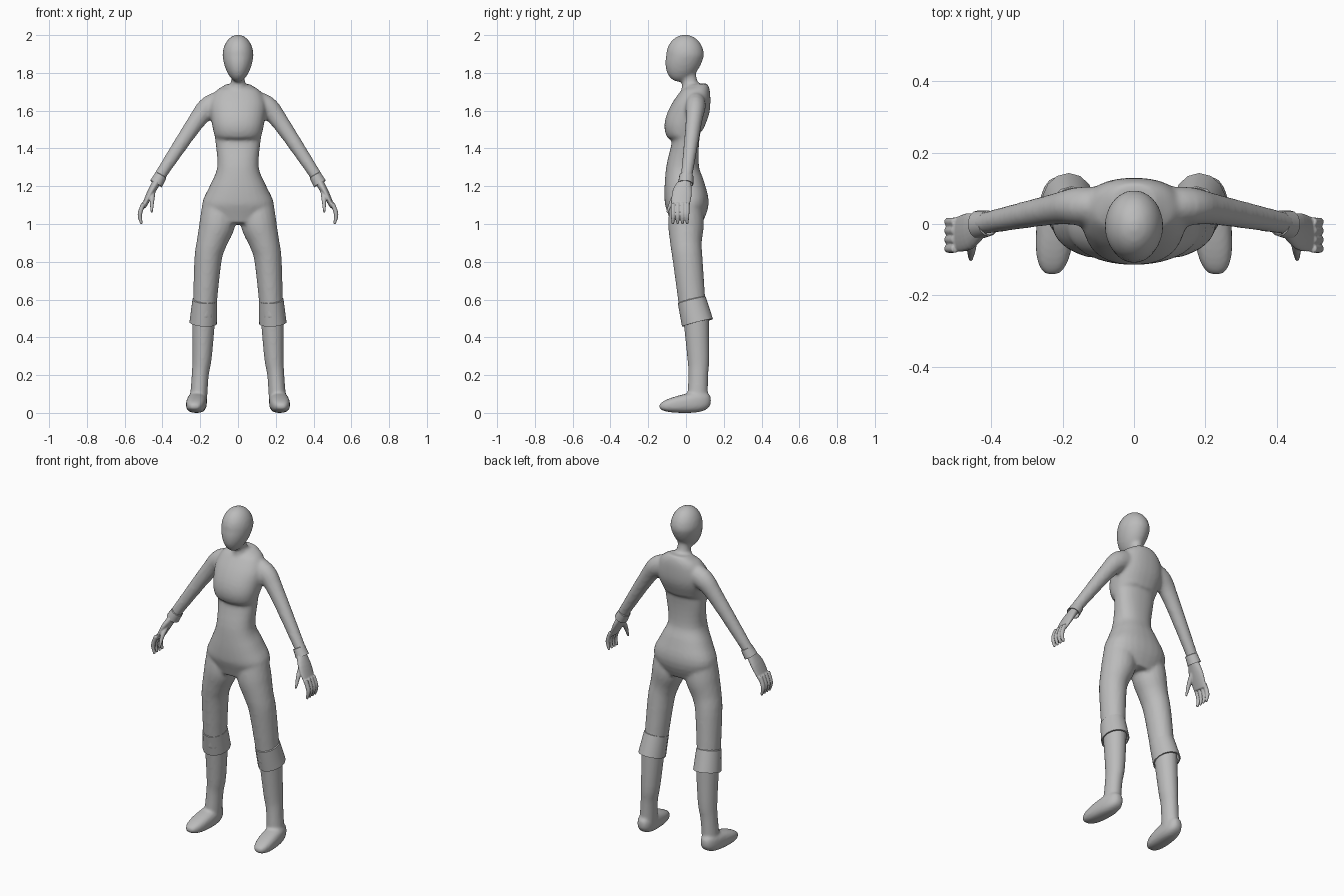
import bpy, bmesh, math
from mathutils import Vector

if "Cube" in bpy.data.objects:
    bpy.data.objects.remove(bpy.data.objects["Cube"])

grey = bpy.data.materials.new("plain_grey")
grey.use_nodes = True
colour = (0.5, 0.5, 0.5, 1)
grey.diffuse_color = colour
grey.node_tree.nodes["Principled BSDF"].inputs["Base Color"].default_value = colour


def spline(rows, steps=4):
    """Pass a smooth curve through rows of numbers and resample it."""
    rows = [Vector(row) for row in rows]
    last = len(rows) - 1
    result = []
    for i in range(last):
        start, end = rows[i], rows[i + 1]
        leave = (end - rows[max(i - 1, 0)]) / 2
        arrive = (rows[min(i + 2, last)] - start) / 2
        for step in range(steps):
            t = step / steps
            blend = t * t * (3 - 2 * t)
            result.append(start.lerp(end, blend)
                          + leave * t * (1 - t) ** 2 - arrive * t * t * (1 - t))
    return result + [rows[last]]


def add_ring(bm, centre, axis, width, depth, side, sides, power=2):
    """Add a rounded loop of vertices square to the axis."""
    across = Vector((0, 1, 0)).cross(axis).normalized()
    along = axis.normalized().cross(across)
    loop = []
    for k in range(sides):
        angle = math.tau * (k + 0.5) / sides
        c, s = math.cos(angle), math.sin(angle)
        u = math.copysign(abs(c) ** (2 / power), c) * width
        v = math.copysign(abs(s) ** (2 / power), s) * depth
        point = centre + across * u + along * v
        loop.append(bm.verts.new((point.x * side, point.y, point.z)))
    return loop


def bridge(bm, lower, upper):
    count = len(lower)
    for k in range(count):
        n = (k + 1) % count
        bm.faces.new((lower[k], lower[n], upper[n], upper[k]))


def skin(bm, rows, side=1, sides=20, power=2):
    """Skin a capped tube along rows of x, y, z, width, depth."""
    rings = spline(rows)
    centres = [Vector(ring[:3]) for ring in rings]
    last = len(rings) - 1
    loops = []
    for i, ring in enumerate(rings):
        axis = centres[min(i + 1, last)] - centres[max(i - 1, 0)]
        loops.append(add_ring(bm, centres[i], axis, ring[3], ring[4], side, sides, power))
    for lower, upper in zip(loops, loops[1:]):
        bridge(bm, lower, upper)
    bm.faces.new(loops[0])
    bm.faces.new(loops[last])


def limb(bm, points, radii, flat=(1, 1), side=1, sides=20):
    """Skin a limb whose depth-to-width ratio eases from flat[0] to flat[1]."""
    rows = []
    for i, (point, radius) in enumerate(zip(points, radii)):
        ratio = flat[0] + (flat[1] - flat[0]) * i / (len(points) - 1)
        rows.append((*point, radius, radius * ratio))
    skin(bm, rows, side, sides)


def blob(bm, shape, power=2):
    """Add a ball, squared off by power, with each point moved by shape."""
    ball = bmesh.ops.create_uvsphere(bm, u_segments=32, v_segments=20, radius=1)
    for vert in ball["verts"]:
        size = sum(abs(value) ** power for value in vert.co) ** (1 / power)
        vert.co = shape(*(vert.co / size))


def finish(name, bm, voxel=None, passes=4):
    """Make the object; with a voxel size its pieces melt into one skin."""
    bmesh.ops.recalc_face_normals(bm, faces=bm.faces)
    mesh = bpy.data.meshes.new(name)
    bm.to_mesh(mesh)
    bm.free()
    mesh.materials.append(grey)
    part = bpy.data.objects.new(name, mesh)
    bpy.context.collection.objects.link(part)
    bpy.ops.object.select_all(action="DESELECT")
    part.select_set(True)
    bpy.context.view_layer.objects.active = part
    if voxel:
        merge = part.modifiers.new("merge", "REMESH")
        merge.mode = "VOXEL"
        merge.voxel_size = voxel
        soften = part.modifiers.new("soften", "SMOOTH")
        soften.iterations = passes
        for modifier in ("merge", "soften"):
            bpy.ops.object.modifier_apply(modifier=modifier)
        bpy.ops.object.shade_smooth()
    else:
        bpy.ops.object.shade_smooth_by_angle(angle=math.radians(40))


def cuff(name, centre, axis, radius, half_length, flat, side):
    """Make a hollow tapered band, widest at its lower end."""
    bm = bmesh.new()
    axis = Vector(axis).normalized()
    loops = []
    for offset, scale in ((-1, 0.9), (-1, 1), (0.9, 0.9), (1, 0.8)):
        middle = Vector(centre) + axis * offset * half_length
        width = radius * scale
        loops.append(add_ring(bm, middle, axis, width, width * flat, side, sides=14))
    for i, loop in enumerate(loops):
        bridge(bm, loops[i - 1], loop)
    finish(name, bm)


def head_shape(x, y, z):
    # Egg with a narrower jaw set forward of the crown
    jaw = min(z, 0)
    height = 0.11 if z > 0 else 0.14
    return (0.082 * x * (1 + 0.15 * jaw), 0.1 * y - 0.005 + 0.03 * jaw, 1.892 + height * z)


# Body: head, neck, torso, arms and thighs in one skin
body = bmesh.new()
blob(body, head_shape)
limb(body, [(0, 0.01, 1.84), (0, 0.02, 1.75), (0, 0.04, 1.66)], [0.036, 0.038, 0.08], (1.2, 1))
torso = [  # height, half width, front, back
    (1, 0.14, -0.08, 0.08), (1.1, 0.19, -0.11, 0.12), (1.2, 0.15, -0.115, 0.1),
    (1.3, 0.11, -0.105, 0.07), (1.44, 0.12, -0.075, 0.07), (1.49, 0.13, -0.11, 0.09),
    (1.54, 0.14, -0.11, 0.1), (1.62, 0.15, -0.07, 0.13), (1.7, 0.12, -0.02, 0.13),
    (1.74, 0.06, 0, 0.11)]
skin(body, [(0, (front + back) / 2, z, width, (back - front) / 2)
            for z, width, front, back in torso], sides=28, power=2.3)
for side in (1, -1):
    limb(body, [(0.06, 0.05, 1.65), (0.15, 0.05, 1.62), (0.23, 0.04, 1.53), (0.43, 0, 1.23)],
         [0.06, 0.06, 0.045, 0.03], (0.85, 1), side)
    limb(body, [(0.1, 0, 1.1), (0.11, 0, 1), (0.14, 0, 0.9), (0.16, 0.01, 0.8), (0.18, 0.04, 0.5)],
         [0.09, 0.095, 0.08, 0.072, 0.06], (0.95, 1.15), side)
finish("body", body, 0.01)

for side, label in ((1, "left"), (-1, "right")):
    # Hand: palm, thumb and four curled fingers
    hand = bmesh.new()
    limb(hand, [(0.42, 0, 1.24), (0.46, -0.02, 1.17), (0.5, -0.03, 1.09)],
         [0.022, 0.02, 0.012], (1.2, 4), side)
    limb(hand, [(0.45, -0.03, 1.18), (0.455, -0.07, 1.13), (0.457, -0.1, 1.06)],
         [0.015, 0.013, 0.006], side=side, sides=12)
    for finger in range(4):
        y = 0.006 - 0.025 * finger
        limb(hand, [(0.5, y, 1.11), (0.52, y, 1.05), (0.51, y, 1)],
             [0.012, 0.012, 0.007], side=side, sides=12)
    finish(label + "_hand", hand, 0.004)

    # Boot: shin and a foot that gets lower toward the toe
    boot = bmesh.new()
    limb(boot, [(0.18, 0.05, 0.55), (0.19, 0.065, 0.3), (0.2, 0.065, 0.2), (0.21, 0.06, 0.06)],
         [0.064, 0.052, 0.045, 0.046], (1.1, 1.2), side)
    blob(boot, lambda x, y, z: (side * (0.22 + 0.053 * x - 0.01 * y), 0.137 * y - 0.005,
                                (1 + z) * (0.05 + 0.016 * y)), power=2.6)
    finish(label + "_boot", boot, 0.008)

    # Turned-down knee cuff, higher at the back, and wrist cuff
    cuff(label + "_knee_cuff", (0.18, 0.045, 0.54), (-0.07, -0.25, 1), 0.074, 0.065, 1.14, side)
    cuff(label + "_wrist_cuff", (0.42, 0, 1.236), (-0.5, 0.08, 0.85), 0.037, 0.027, 1.1, side)
